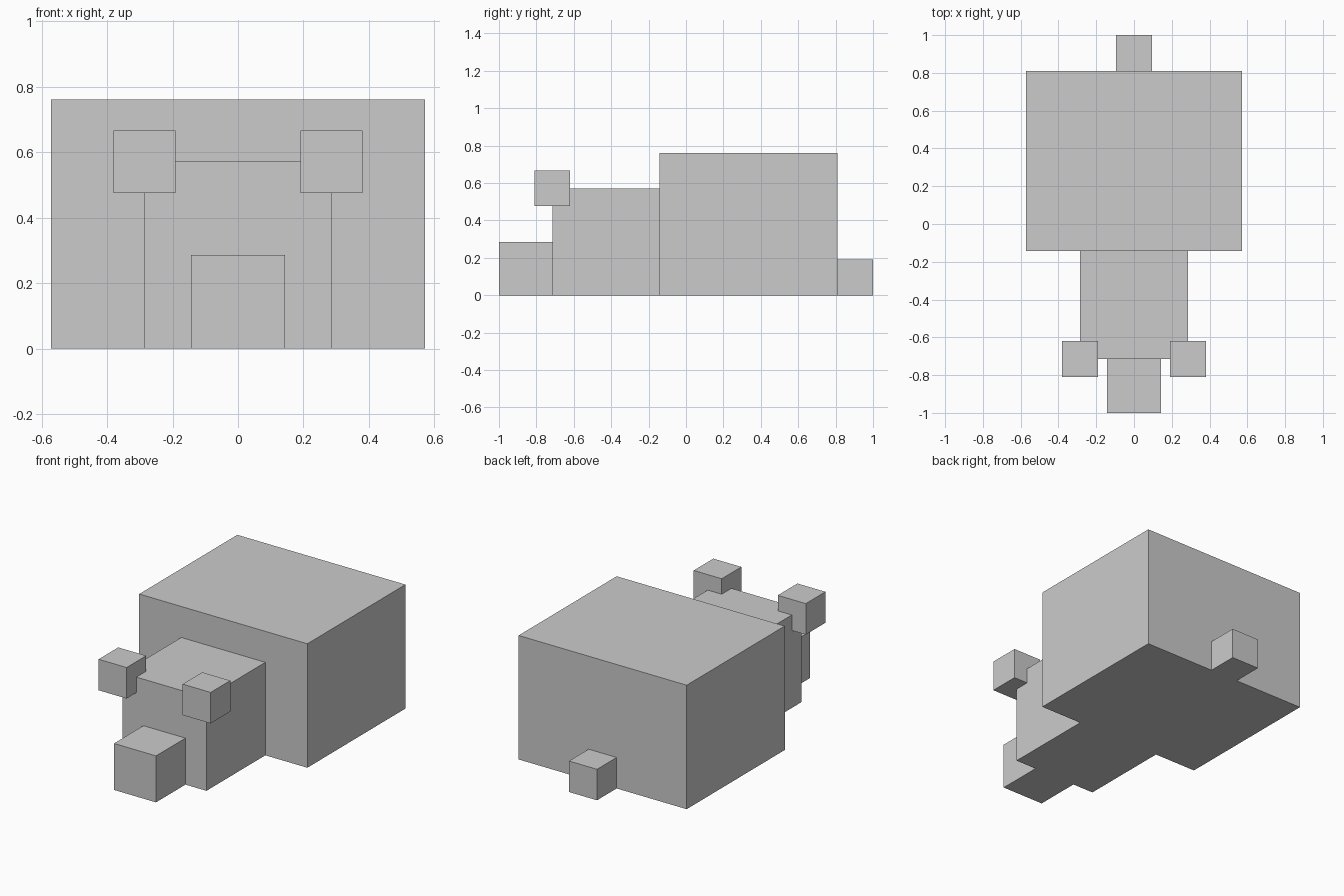
import bpy

if "Cube" in bpy.data.objects:
    bpy.data.objects.remove(bpy.data.objects["Cube"])

U = 2 / 21  # block grid size: the model is 21 units long


def box(name, x, y, z):
    """Box given by its (min, max) extents in grid units."""
    bpy.ops.mesh.primitive_cube_add(size=1)
    ob = bpy.context.object
    ob.name = ob.data.name = name
    for v in ob.data.vertices:
        v.co = [(lo + (c + 0.5) * (hi - lo)) * U
                for c, (lo, hi) in zip(v.co, (x, y, z))]
    return ob


# Main masses, front to back
box("snout", (-1.5, 1.5), (-10.5, -7.5), (0, 3))
box("head", (-3, 3), (-7.5, -1.5), (0, 6))
box("body", (-6, 6), (-1.5, 8.5), (0, 8))
box("tail", (-1, 1), (8.5, 10.5), (0, 2))

# Ears straddling the top front corners of the head
for side, x in (("left", (-4, -2)), ("right", (2, 4))):
    box(f"{side}_ear", x, (-8.5, -6.5), (5, 7))
